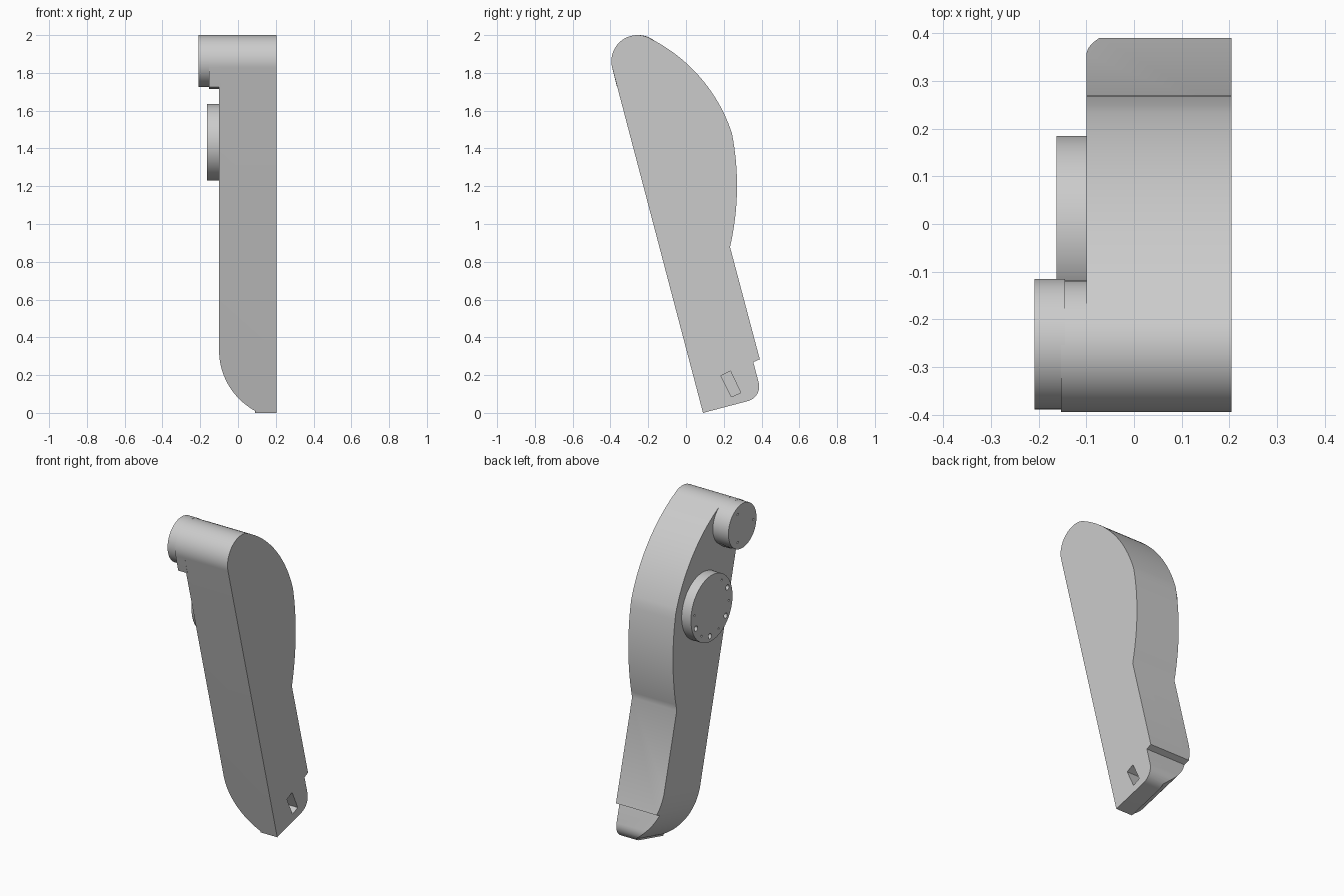
import bpy, bmesh
from math import sin, cos, atan2, pi, radians, hypot
from mathutils import Vector

cube = bpy.data.objects.get("Cube")
if cube:
    bpy.data.objects.remove(cube, do_unlink=True)

grey = bpy.data.materials.new("plain grey")
grey.use_nodes = True
GREY = (0.6, 0.6, 0.6, 1)
grey.diffuse_color = GREY
grey.node_tree.nodes["Principled BSDF"].inputs["Base Color"].default_value = GREY

LEAN = radians(14.74)
HEAD, HEAD_R = (-0.257, 1.862), 0.138
HUB, HUB_R = (-0.018, 1.432), 0.203
INNER, OUTER = -0.1, 0.205


def leaned(v, h):
    """Point (y, z) from depth v and height h along the leaning arm."""
    return (0.09 + v * cos(LEAN) - h * sin(LEAN), v * sin(LEAN) + h * cos(LEAN))


def sweep(c, r, a0, a1, n):
    return [(c[0] + r * cos(a0 + (a1 - a0) * i / n),
             c[1] + r * sin(a0 + (a1 - a0) * i / n)) for i in range(n + 1)]


def arc_through(p, q, s, n):
    """Circular arc from p through q to s."""
    (ax, ay), (bx, by), (cx, cy) = p, q, s
    d = 2 * (ax * (by - cy) + bx * (cy - ay) + cx * (ay - by))
    A, B, C = ax * ax + ay * ay, bx * bx + by * by, cx * cx + cy * cy
    c = ((A * (by - cy) + B * (cy - ay) + C * (ay - by)) / d,
         (A * (cx - bx) + B * (ax - cx) + C * (bx - ax)) / d)
    a0, a1 = (atan2(t[1] - c[1], t[0] - c[0]) for t in (p, s))
    return sweep(c, hypot(ax - c[0], ay - c[1]), a0, a1, n)


def prism(name, points, offset):
    """Closed outline of 3D points extruded by an offset."""
    bm = bmesh.new()
    face = bm.faces.new([bm.verts.new(p) for p in points])
    made = bmesh.ops.extrude_face_region(bm, geom=[face])["geom"]
    bmesh.ops.translate(bm, vec=Vector(offset),
                        verts=[g for g in made if isinstance(g, bmesh.types.BMVert)])
    bmesh.ops.recalc_face_normals(bm, faces=bm.faces)
    mesh = bpy.data.meshes.new(name)
    bm.to_mesh(mesh)
    bm.free()
    mesh.materials.append(grey)
    ob = bpy.data.objects.new(name, mesh)
    bpy.context.collection.objects.link(ob)
    return ob


def plate(name, outline, x0, x1):
    return prism(name, [(x0, y, z) for y, z in outline], (x1 - x0, 0, 0))


def disc(name, c, r, x0, x1, n=64):
    return plate(name, sweep(c, r, 0, 2 * pi, n)[:-1], x0, x1)


def cut(ob, cutter):
    cutter.hide_render = True
    mod = ob.modifiers.new("cut", 'BOOLEAN')
    mod.operation, mod.solver, mod.object = 'DIFFERENCE', 'EXACT', cutter
    bpy.context.view_layer.objects.active = ob
    bpy.ops.object.modifier_apply(modifier=mod.name)
    bpy.data.objects.remove(cutter, do_unlink=True)


def drill(ob, c, ring, r, angles, x0, x1):
    for a in map(radians, angles):
        spot = (c[0] - ring * cos(a), c[1] + ring * sin(a))
        cut(ob, disc("drill", spot, r, x0, x1, 16))


# Arm outline: heel, notch, straight shank, bulged back, round head
heel_r = 0.08
heel = [leaned(*p) for p in sweep((0.326 - heel_r, heel_r), heel_r, -pi / 2, 0, 10)]
notch = [leaned(0.326, 0.192), leaned(0.363, 0.198)]
waist, shoulder, crown = (0.233, 0.878), (0.243, 1.481), (-0.18, 1.977)
outline = [leaned(0, 0)] + heel + notch
outline += arc_through(waist, (0.27, 1.19), shoulder, 16)
outline += arc_through(shoulder, (0.085, 1.765), crown, 24)[1:-1]
outline += sweep(HEAD, HEAD_R, radians(56), pi + LEAN, 28)
arm = plate("arm", outline, INNER, OUTER)

# Rounded lower inner side
corner = sweep((0.28, 0.34), 0.38, pi, pi + 1.108, 20)
corner[-1] = (0.09, 0)
corner += [(0.09, -0.1), (-0.3, -0.1), (-0.3, 0.34)]
cut(arm, prism("corner_cutter", [(x, *leaned(-0.2, h)) for x, h in corner],
               (0, cos(LEAN) * 0.8, sin(LEAN) * 0.8)))

# Socket in the outer face near the foot
socket = [(0.185, 0.197), (0.235, 0.222), (0.29, 0.107), (0.24, 0.085)]
cut(arm, plate("socket_cutter", socket, OUTER - 0.09, OUTER + 0.05))

# Head boss with a short flat front, and the round pivot on it
boss_line = sweep(HEAD, HEAD_R, -pi / 4, pi + LEAN, 48)
boss_line += [(-0.365, 1.725), (-0.3, 1.715), (-0.22, 1.718)]
head_boss = plate("head_boss", boss_line, -0.153, INNER + 0.01)
pivot = disc("head_pivot", (HEAD[0] + 0.005, HEAD[1] + 0.001), HEAD_R - 0.001, -0.209, -0.145)
drill(pivot, HEAD, 0.1, 0.006, (0, 120, 240), -0.25, -0.19)

# Hub disc with bolt holes and small pin holes
hub = disc("hub_disc", HUB, HUB_R, -0.163, INNER + 0.01, 80)
drill(hub, HUB, 0.168, 0.016, (24, -36, -96, -156), -0.2, -0.12)
drill(hub, HUB, 0.168, 0.006, (54, -6, -66, -126, 174), -0.2, -0.14)

# Smooth curved walls, sharp rims
bpy.ops.object.select_all(action='DESELECT')
for ob in (arm, head_boss, pivot, hub):
    ob.select_set(True)
bpy.context.view_layer.objects.active = arm
bpy.ops.object.shade_smooth_by_angle(angle=radians(30))
